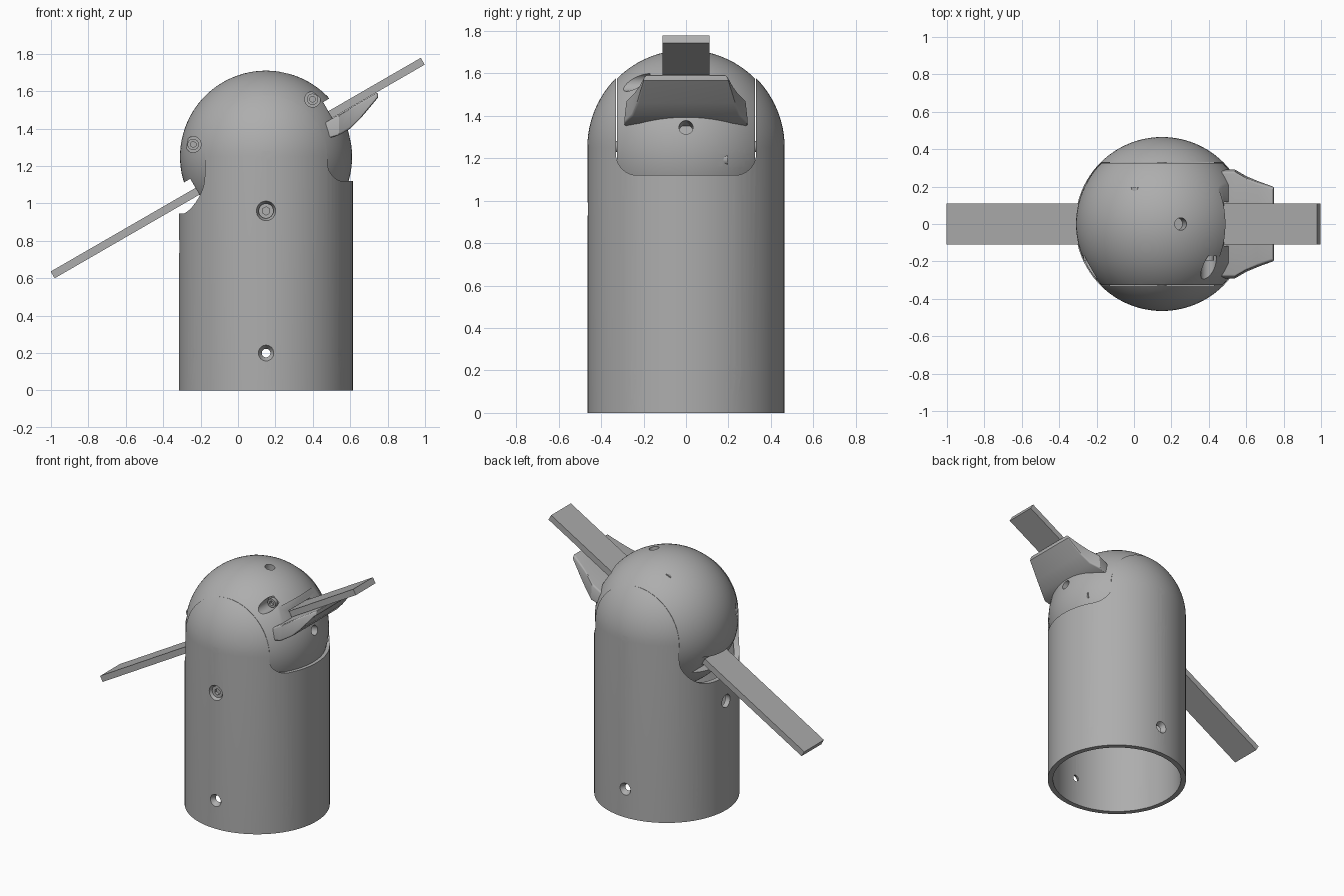
import bpy, bmesh, math
from mathutils import Vector, Matrix

cube = bpy.data.objects.get("Cube")
if cube:
    bpy.data.objects.remove(cube)

grey = bpy.data.materials.new("plain grey")
grey.diffuse_color = (0.42, 0.42, 0.42, 1)
grey.use_nodes = True
grey.node_tree.nodes["Principled BSDF"].inputs["Base Color"].default_value = (0.42, 0.42, 0.42, 1)

CX, CZ, R, WALL = 0.15, 1.25, 0.465, 0.035
CENTRE = Vector((CX, 0, CZ))
TILT = math.radians(30)


def make(name, bm):
    bmesh.ops.recalc_face_normals(bm, faces=bm.faces)
    me = bpy.data.meshes.new(name)
    bm.to_mesh(me)
    bm.free()
    ob = bpy.data.objects.new(name, me)
    me.materials.append(grey)
    bpy.context.collection.objects.link(ob)
    return ob


def rod(name, a, b, r1, r2, sides=32):
    """Cylinder or cone from a to b."""
    a, b = Vector(a), Vector(b)
    bm = bmesh.new()
    bmesh.ops.create_cone(bm, cap_ends=True, segments=sides, radius1=r1, radius2=r2, depth=(b - a).length)
    turn = (b - a).to_track_quat('Z', 'Y').to_matrix().to_4x4()
    bm.transform(Matrix.Translation((a + b) / 2) @ turn)
    return make(name, bm)


def tilted_box(name, along, width, rise, angle=TILT):
    """Box measured from the ball centre: along the slope, half width, above the slope."""
    bm = bmesh.new()
    bmesh.ops.create_cube(bm, size=1)
    size = (along[1] - along[0], 2 * width, rise[1] - rise[0])
    shift = Vector((sum(along) / 2, 0, sum(rise) / 2))
    bm.transform(Matrix.Translation(CENTRE) @ Matrix.Rotation(-angle, 4, 'Y')
                 @ Matrix.Translation(shift) @ Matrix.Diagonal((*size, 1)))
    return make(name, bm)


def apply_boolean(ob, cutter, op='DIFFERENCE'):
    mod = ob.modifiers.new("cut", 'BOOLEAN')
    mod.operation, mod.object, mod.solver = op, cutter, 'EXACT'
    bpy.context.view_layer.objects.active = ob
    bpy.ops.object.modifier_apply(modifier=mod.name)
    bpy.data.objects.remove(cutter)


def smooth(ob):
    bpy.ops.object.select_all(action='DESELECT')
    ob.select_set(True)
    bpy.context.view_layer.objects.active = ob
    bpy.ops.object.shade_smooth_by_angle(angle=math.radians(28))


def arc(cx, cz, r, start, end, n):
    angles = [math.radians(start + (end - start) * i / n) for i in range(n + 1)]
    return [(cx + r * math.cos(t), cz + r * math.sin(t)) for t in angles]


def lathe(name, profile):
    bm = bmesh.new()
    vs = [bm.verts.new((x, 0, z)) for x, z in profile]
    edges = [bm.edges.new((vs[i], vs[(i + 1) % len(vs)])) for i in range(len(vs))]
    edges = [e for e in edges if max(abs(v.co.x) for v in e.verts) > 1e-5]
    bmesh.ops.spin(bm, geom=vs + edges, axis=(0, 0, 1), cent=(0, 0, 0), steps=96, angle=math.tau)
    bmesh.ops.remove_doubles(bm, verts=bm.verts, dist=1e-5)
    loose = [e for e in bm.edges if not e.link_faces]
    bmesh.ops.delete(bm, geom=loose, context='EDGES')
    bm.transform(Matrix.Translation((CX, 0, 0)))
    return make(name, bm)


def slot(x0, x1, bottom, corner):
    """Upright slot with rounded lower corners, open at the top."""
    w = 0.33
    pts = arc(-w + corner, bottom + corner, corner, 180, 270, 10)
    pts += arc(w - corner, bottom + corner, corner, 270, 360, 10) + [(w, 2), (-w, 2)]
    bm = bmesh.new()
    face = bm.faces.new([bm.verts.new((x0, y, z)) for y, z in pts])
    ext = bmesh.ops.extrude_face_region(bm, geom=[face])
    moved = [g for g in ext["geom"] if isinstance(g, bmesh.types.BMVert)]
    bmesh.ops.translate(bm, verts=moved, vec=(x1 - x0, 0, 0))
    return make("slot_cutter", bm)


def screw(name, base, direction, r):
    base, d = Vector(base), Vector(direction).normalized()
    ob = rod(name, base - d * 0.03, base + d * 0.02, r, r)
    apply_boolean(ob, rod("hex_cutter", base, base + d * 0.1, r * 0.55, r * 0.55, 6))
    smooth(ob)


# Hollow domed housing
inner = R - WALL
profile = [(R, 0)] + arc(0, CZ, R, 0, 90, 24) + arc(0, CZ, inner, 90, 0, 24) + [(inner, 0)]
shell = lathe("housing", profile)
apply_boolean(shell, slot(CX - 0.01, 1, 1.12, 0.1))
apply_boolean(shell, slot(-1, CX, 0.945, 0.2))

# Countersunk mounting holes around the foot
for i in range(6):
    d = Vector((math.sin(i * math.pi / 3), -math.cos(i * math.pi / 3), 0))
    p = Vector((CX, 0, 0.2))
    apply_boolean(shell, rod("sink_cutter", p + d * 0.43, p + d * 0.48, 0.02, 0.052))
    apply_boolean(shell, rod("hole_cutter", p + d * 0.38, p + d * 0.5, 0.023, 0.023))

# Pivot holes and housing screws, front and back
for side, word in ((-1, "front"), (1, "back")):
    apply_boolean(shell, rod("pivot_cutter", (CX, side * 0.4, 1.255), (CX, side * 0.5, 1.255), 0.025, 0.025))
    apply_boolean(shell, rod("sink_cutter", (CX, side * 0.42, 0.96), (CX, side * 0.48, 0.96), 0.036, 0.058))
    screw(word + "_housing_screw", (CX, side * 0.425, 0.96), (0, side, 0), 0.04)
    rod(word + "_pivot_pin", (CX, side * 0.3, 1.255), (CX, side * 0.45, 1.255), 0.025, 0.025)
apply_boolean(shell, rod("vent_cutter", (-0.2, 0, 0.77), (-0.4, 0, 0.77), 0.045, 0.045))
smooth(shell)

# Flat-sided ball tilting inside the housing
BALL = R - 0.005
ball = lathe("tilting_ball", arc(0, CZ, BALL, -90, 90, 48))
apply_boolean(ball, tilted_box("side_cutter", (-1, 1), 0.325, (-1, 1)), 'INTERSECT')
apply_boolean(ball, tilted_box("passage_cutter", (-1, 1), 0.118, (-0.004, 0.05)))
for end in ((0.41, 1), (-1, -0.41)):
    apply_boolean(ball, tilted_box("mouth_cutter", end, 0.21, (-0.035, 0.1)))

# Radial bores on the ball
for angle in (12, 77.5):
    t = math.radians(angle)
    d = Vector((math.cos(t), 0, math.sin(t)))
    apply_boolean(ball, rod("bore_cutter", CENTRE + d * 0.36, CENTRE + d * 0.55, 0.033, 0.033))

# Recessed ball screws, front and back
for side, angles in ((-1, (51, 170.5)), (1, (-8, 110.5))):
    for n, angle in enumerate(angles):
        t = math.radians(angle)
        x, z = CX + 0.395 * math.cos(t), CZ + 0.395 * math.sin(t)
        apply_boolean(ball, rod("bore_cutter", (x, side * 0.17, z), (x, side * 0.6, z), 0.042, 0.042))
        screw(("front" if side < 0 else "back") + "_ball_screw_" + str(n + 1), (x, side * 0.175, z), (0, side, 0), 0.03)
smooth(ball)

# Flared lip under the upper end of the plank: x, half width, underside height
sections = [(0.42, 0.28, 1.33), (0.54, 0.28, 1.365), (0.6, 0.245, 1.4), (0.66, 0.22, 1.46), (0.748, 0.19, 1.565)]
bm = bmesh.new()
rings = []
for x, w, low in sections:
    top = CZ + (x - CX) * math.tan(TILT)
    rings.append([bm.verts.new(c) for c in ((x, -w, top), (x, w, top), (x, w + 0.012, low), (x, -w - 0.012, low))])
for a, b in zip(rings, rings[1:]):
    for i in range(4):
        j = (i + 1) % 4
        bm.faces.new((a[i], a[j], b[j], b[i]))
bm.faces.new(rings[0])
bm.faces.new(rings[-1])
lip = make("flared_lip", bm)
bevel = lip.modifiers.new("rounding", 'BEVEL')
bevel.width, bevel.segments, bevel.angle_limit = 0.01, 3, math.radians(50)
bpy.context.view_layer.objects.active = lip
bpy.ops.object.modifier_apply(modifier=bevel.name)
smooth(lip)

# Long plank passing through the ball
offset = -CX / math.cos(TILT) + 0.0115
tilted_box("plank", (offset - 1.1425, offset + 1.1425), 0.11, (0.002, 0.044))
